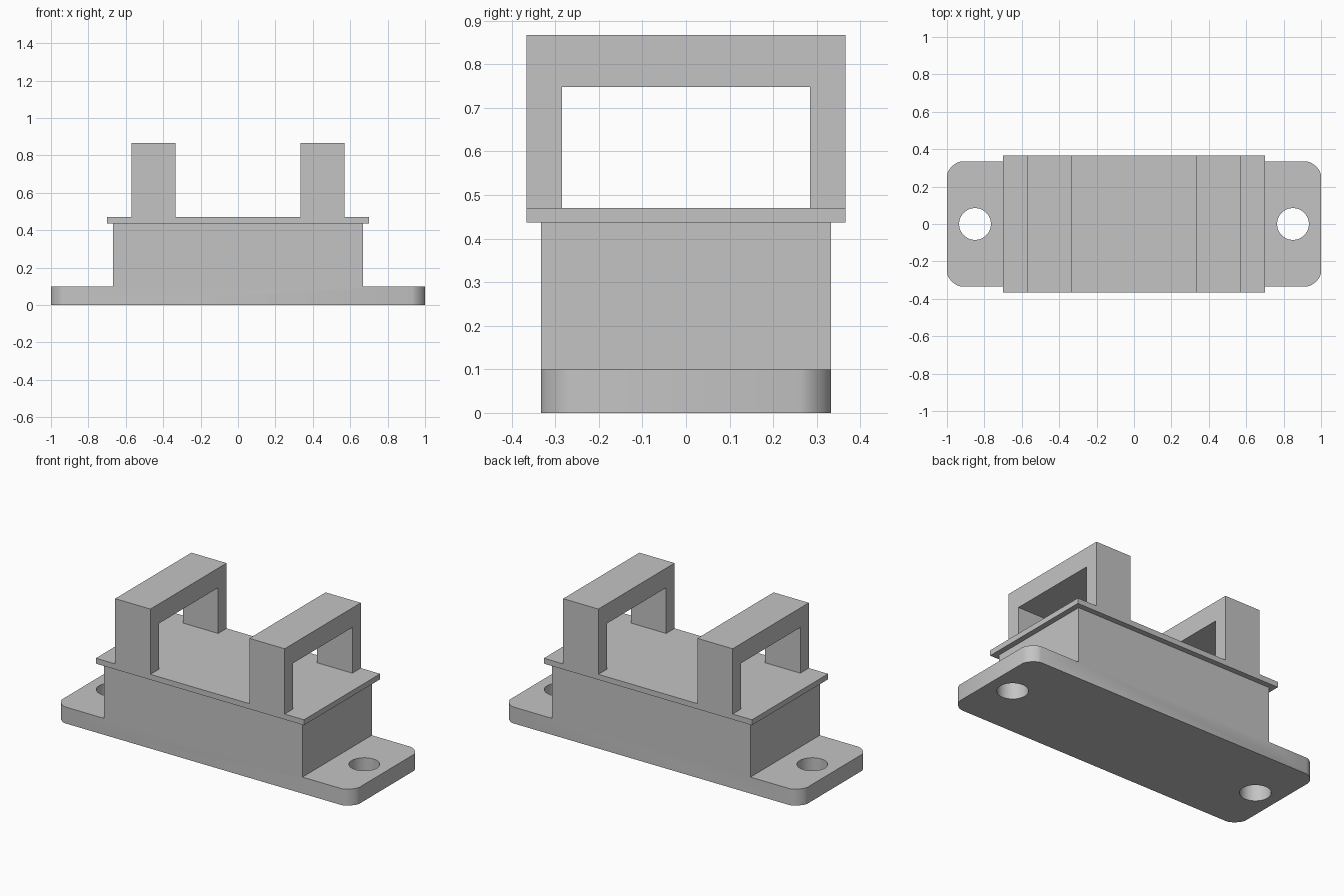
import bpy
import bmesh
from mathutils import Vector

if "Cube" in bpy.data.objects:
    bpy.data.objects.remove(bpy.data.objects["Cube"], do_unlink=True)

grey = bpy.data.materials.new("light_grey")
grey.use_nodes = True
grey.diffuse_color = (0.55, 0.55, 0.55, 1)
grey.node_tree.nodes["Principled BSDF"].inputs["Base Color"].default_value = grey.diffuse_color


def extrude(name, points, direction, corner_edge=None):
    """Solid swept from a planar outline; chosen edges get rounded."""
    bm = bmesh.new()
    face = bm.faces.new([bm.verts.new(p) for p in points])
    swept = bmesh.ops.extrude_face_region(bm, geom=[face], use_keep_orig=True)
    verts = [g for g in swept["geom"] if isinstance(g, bmesh.types.BMVert)]
    bmesh.ops.translate(bm, verts=verts, vec=Vector(direction))
    bmesh.ops.recalc_face_normals(bm, faces=bm.faces[:])
    if corner_edge:
        edges = [e for e in bm.edges if corner_edge(e)]
        bmesh.ops.bevel(bm, geom=edges, offset=0.07, segments=6,
                        profile=0.4, affect='EDGES')
    mesh = bpy.data.meshes.new(name)
    bm.to_mesh(mesh)
    bm.free()
    mesh.materials.append(grey)
    obj = bpy.data.objects.new(name, mesh)
    bpy.context.collection.objects.link(obj)
    return obj


def mirrored(half):
    """Outline from its right half, running from bottom to top."""
    return half + [(-a, b) for a, b in reversed(half)]


# Flanged base: stepped outline with rounded vertical end corners
half_depth = 0.333
outline = mirrored([(1, 0), (1, 0.1), (0.667, 0.1), (0.667, 0.437)])
base = extrude("flanged_base", [(x, -half_depth, z) for x, z in outline],
               (0, 2 * half_depth, 0),
               lambda e: all(abs(v.co.x) > 0.99 for v in e.verts)
               and abs(e.verts[0].co.z - e.verts[1].co.z) > 0.05)

# Mounting holes through both flanges
for side in (-1, 1):
    bpy.ops.mesh.primitive_cylinder_add(vertices=48, radius=0.085, depth=0.4,
                                        location=(side * 0.85, 0, 0.05))
    cutter = bpy.context.object
    cutter.name = "hole_cutter"
    cutter.hide_render = True
    cutter.data.materials.append(grey)
    cut = base.modifiers.new("mounting_hole", 'BOOLEAN')
    cut.operation = 'DIFFERENCE'
    cut.solver = 'EXACT'
    cut.object = cutter
    bpy.context.view_layer.objects.active = base
    bpy.ops.object.modifier_apply(modifier=cut.name)
    bpy.data.objects.remove(cutter, do_unlink=True)

bpy.ops.object.select_all(action='DESELECT')
base.select_set(True)
bpy.context.view_layer.objects.active = base
bpy.ops.object.shade_smooth_by_angle()

# Overhanging top plate
rim = mirrored([(0.7, -0.366), (0.7, 0.366)])
extrude("top_plate", [(x, y, 0.437) for x, y in rim], (0, 0, 0.033))

# Two square loops standing on the plate
loop = mirrored([(0.285, 0.47), (0.366, 0.47), (0.366, 0.867)])
loop = [(0.285, 0.748)] + loop + [(-0.285, 0.748)]
for name, x in (("right_loop", -0.57), ("left_loop", 0.333)):
    extrude(name, [(x, y, z) for y, z in loop], (0.237, 0, 0))
